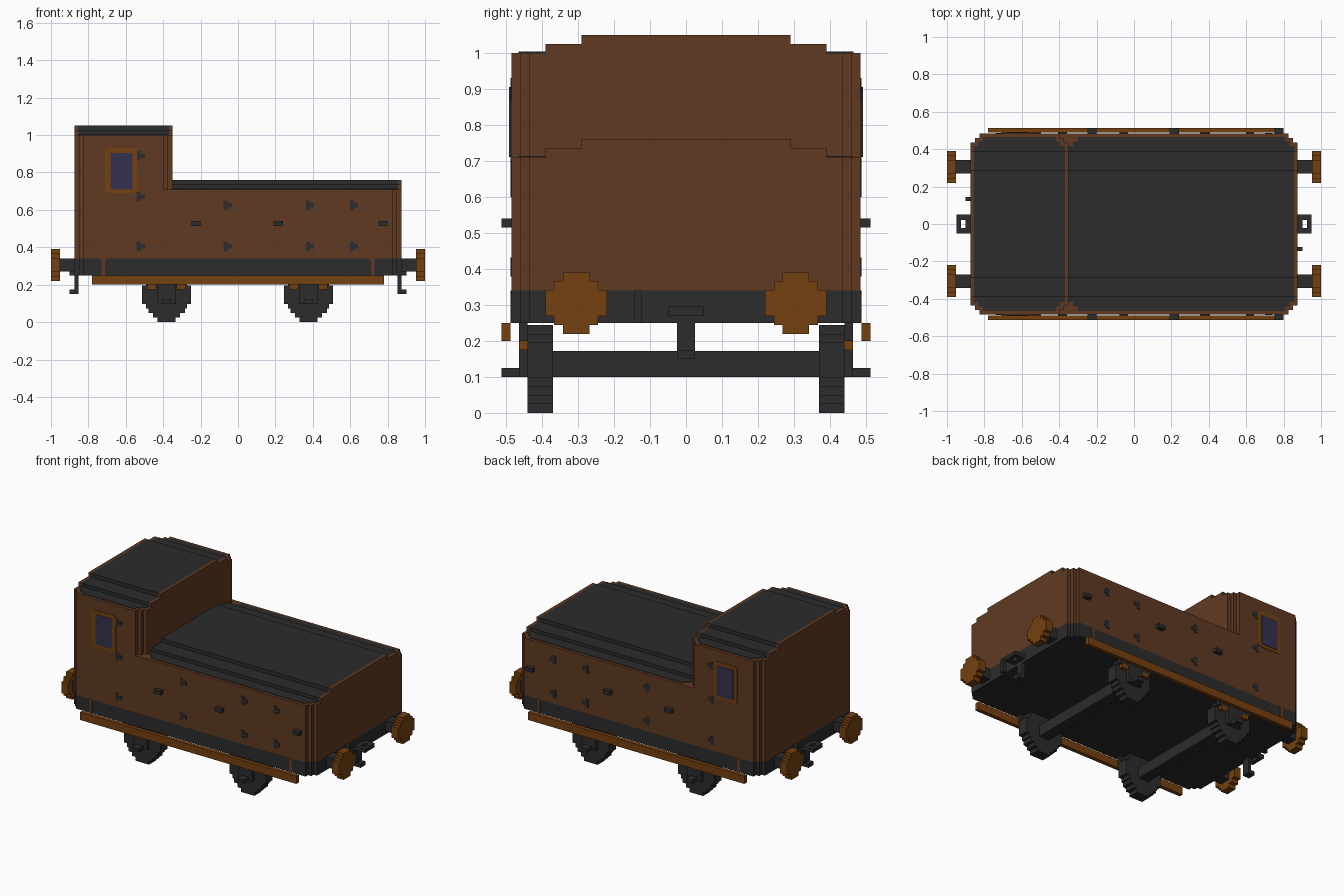
import bpy, bmesh
from mathutils import Vector

cube = bpy.data.objects.get("Cube")
if cube:
    bpy.data.objects.remove(cube)

V = 0.0244  # block size


def material(name, rgb):
    m = bpy.data.materials.new(name)
    m.use_nodes = True
    m.diffuse_color = (*rgb, 1)
    m.node_tree.nodes["Principled BSDF"].inputs["Base Color"].default_value = (*rgb, 1)
    return m


BROWN = material("brown walls", (0.117, 0.042, 0.016))
DARK = material("dark grey", (0.025, 0.025, 0.025))
ORANGE = material("ochre trim", (0.178, 0.052, 0.005))
NAVY = material("navy glass", (0.034, 0.032, 0.078))


def prism(name, outline, lo, hi, axis, mat):
    """Extrude a 2D outline along an axis: x uses (y, z), y uses (x, z), z uses (x, y)."""
    def place(p, d):
        co = list(p)
        co.insert("xyz".index(axis), d)
        return Vector(co)
    bm = bmesh.new()
    face = bm.faces.new([bm.verts.new(place(p, lo)) for p in outline])
    ext = bmesh.ops.extrude_face_region(bm, geom=[face])
    moved = [g for g in ext["geom"] if isinstance(g, bmesh.types.BMVert)]
    bmesh.ops.translate(bm, verts=moved, vec=place((0, 0), hi - lo))
    bmesh.ops.recalc_face_normals(bm, faces=bm.faces)
    mesh = bpy.data.meshes.new(name)
    bm.to_mesh(mesh)
    bm.free()
    mesh.materials.append(mat)
    obj = bpy.data.objects.new(name, mesh)
    bpy.context.collection.objects.link(obj)
    return obj


def box(name, x, y, z, mat):
    x, y, z = sorted(x), sorted(y), sorted(z)
    pts = [(x[0], y[0]), (x[1], y[0]), (x[1], y[1]), (x[0], y[1])]
    return prism(name, pts, z[0], z[1], "z", mat)


def stepped_rect(x0, x1, hy, steps=2):
    """Plan rectangle whose corners are cut into small square steps."""
    quarter = []
    for i in range(steps + 1):
        quarter.append((i * V, (steps - i) * V))
        if i < steps:
            quarter.append(((i + 1) * V, (steps - i) * V))
    # corner points as insets from the x end and the y side
    a = [(x0 + i, -hy + j) for i, j in quarter]
    b = [(x1 - i, -hy + j) for i, j in reversed(quarter)]
    c = [(x1 - i, hy - j) for i, j in quarter]
    d = [(x0 + i, hy - j) for i, j in reversed(quarter)]
    return a + b + c + d


def stepped_disc(cx, cz, halves):
    """Blocky disc outline from half-widths of its rows, bottom to top, in blocks."""
    n = len(halves)
    right = []
    for i, h in enumerate(halves):
        z = cz + (i - n / 2) * V
        for p in ((cx + h * V, z), (cx + h * V, z + V)):
            if not right or (Vector(p) - Vector(right[-1])).length > 1e-5:
                right.append(p)
    return right + [(2 * cx - x, z) for x, z in reversed(right)]


X, Y = 0.875, 0.485
FLOOR, BAND = 0.25, 0.34
CAB = -0.35

# frame and walls
prism("frame", stepped_rect(-X, X, Y), FLOOR, BAND, "z", DARK)
prism("hood_walls", stepped_rect(-X, X, Y), BAND, 0.71, "z", BROWN)
prism("cab_walls", stepped_rect(-X, CAB, Y), 0.71, 1.0, "z", BROWN)


def roof(name, x0, x1, z, rim_left):
    """Stepped dark roof with a thin brown rim at its ends."""
    a = x0 + V * 0.8 if rim_left else x0
    b = x1 - V * 0.8
    prism(name + "_roof_base", stepped_rect(a, b, Y - 0.02), z - 0.01, z + 0.003, "z", DARK)
    for i, hy in enumerate((0.39, 0.29)):
        level = (z + i * 0.025, z + (i + 1) * 0.025)
        box(name + "_roof_step", (a, b), (-hy, hy), level, DARK)
        box(name + "_roof_rim", (b, x1), (-hy, hy), level, BROWN)
        if rim_left:
            box(name + "_roof_rim", (x0, a), (-hy, hy), level, BROWN)


roof("cab", -X, CAB, 1.0, True)
roof("hood", CAB, X, 0.71, False)

HINGES = [(-0.52, 0.89), (-0.52, 0.67), (-0.52, 0.405), (-0.055, 0.625), (-0.055, 0.405),
          (0.385, 0.625), (0.385, 0.405), (0.62, 0.625), (0.62, 0.405)]
for s in (-1, 1):
    # side details
    def plate(name, pts, depth, mat):
        ends = sorted((s * (Y - 0.002), s * (Y + depth)))
        prism(name, pts, ends[0], ends[1], "y", mat)

    def chamfered(x0, x1, z0, z1, c):
        return [(x0 + c, z0), (x1 - c, z0), (x1, z0 + c), (x1, z1 - c),
                (x1 - c, z1), (x0 + c, z1), (x0, z1 - c), (x0, z0 + c)]

    plate("window_frame", chamfered(-0.71, -0.54, 0.69, 0.93, 0.012), 0.003, ORANGE)
    plate("window_glass", chamfered(-0.683, -0.565, 0.71, 0.905, 0.003), 0.006, NAVY)
    for x, z in HINGES:
        w, h, t = 0.022, 0.026, 0.012
        plate("hinge", [(x - w, z - h), (x, z - h), (x, z - t), (x + w, z - t),
                        (x + w, z + t), (x, z + t), (x, z + h), (x - w, z + h)], 0.003, DARK)
    for x in (-0.72, 0.72):
        g = 0.01
        plate("frame_gap", [(x - g, FLOOR), (x + g, FLOOR), (x + g, BAND - g),
                            (x + 2 * g, BAND), (x - 2 * g, BAND), (x - g, BAND - g)], 0.002, BROWN)
    for x in (-0.225, 0.215, 0.775):
        box("handle", (x - V, x + V), (s * Y, s * 0.513), (0.515, 0.54), DARK)
    box("footboard", (-0.78, 0.78), (s * 0.488, s * 0.513), (0.2, FLOOR), ORANGE)

    # wheels and axle boxes
    for cx in (-0.382, 0.377):
        rows = [2, 3, 4, 4.5, 5.4, 5.4, 5.4, 5.4, 4.5, 4]
        ends = sorted((s * 0.37, s * 0.44))
        prism("wheel", stepped_disc(cx, 0.122, rows), ends[0], ends[1], "y", DARK)
        box("axle_box", (cx - 0.05, cx + 0.05), (s * 0.44, s * 0.464), (0.1, FLOOR), DARK)
        box("axle_cap", (cx - V, cx + V), (s * 0.464, s * 0.513), (0.1, 0.124), DARK)
        box("spring", (cx - 0.12, cx + 0.12), (s * 0.44, s * 0.464), (0.2, FLOOR), DARK)
        for k in (-1, 1):
            x = cx + k * 0.078
            box("spring_link", (x - V, x + V), (s * 0.44, s * 0.464), (0.175, 0.2), ORANGE)

for cx in (-0.382, 0.377):
    box("axle", (cx - 0.036, cx + 0.036), (-0.37, 0.37), (0.1, 0.172), DARK)

# buffers, coupling ring, hanging hook and brake pipe at both ends
for s in (-1, 1):
    for cy in (-0.305, 0.305):
        ends = sorted((s * 0.952, s * 1.0))
        prism("buffer", stepped_disc(cy, 0.305, [1.5, 2.5, 3.5, 3.5, 3.5, 2.5, 1.5]),
              ends[0], ends[1], "x", ORANGE)
        box("buffer_shaft", (s * X, s * 0.953), (cy - 0.036, cy + 0.036), (0.27, BAND), DARK)
    z = (0.27, 0.295)
    for k in (-1, 1):
        box("coupling_side", (s * X, s * 0.95), (k * 0.022, k * 0.05), z, DARK)
    for x in (X, 0.925):
        box("coupling_bar", (s * x, s * (x + 0.025)), (-0.022, 0.022), z, DARK)
    box("hook_stem", (s * 0.853, s * X), (-V, V), (0.15, FLOOR), DARK)
    box("hook_foot", (s * X, s * 0.9), (-V, V), (0.15, 0.175), DARK)
    box("brake_pipe", (s * X, s * 0.9), (-s * 0.145, -s * 0.122), (FLOOR, BAND), DARK)
